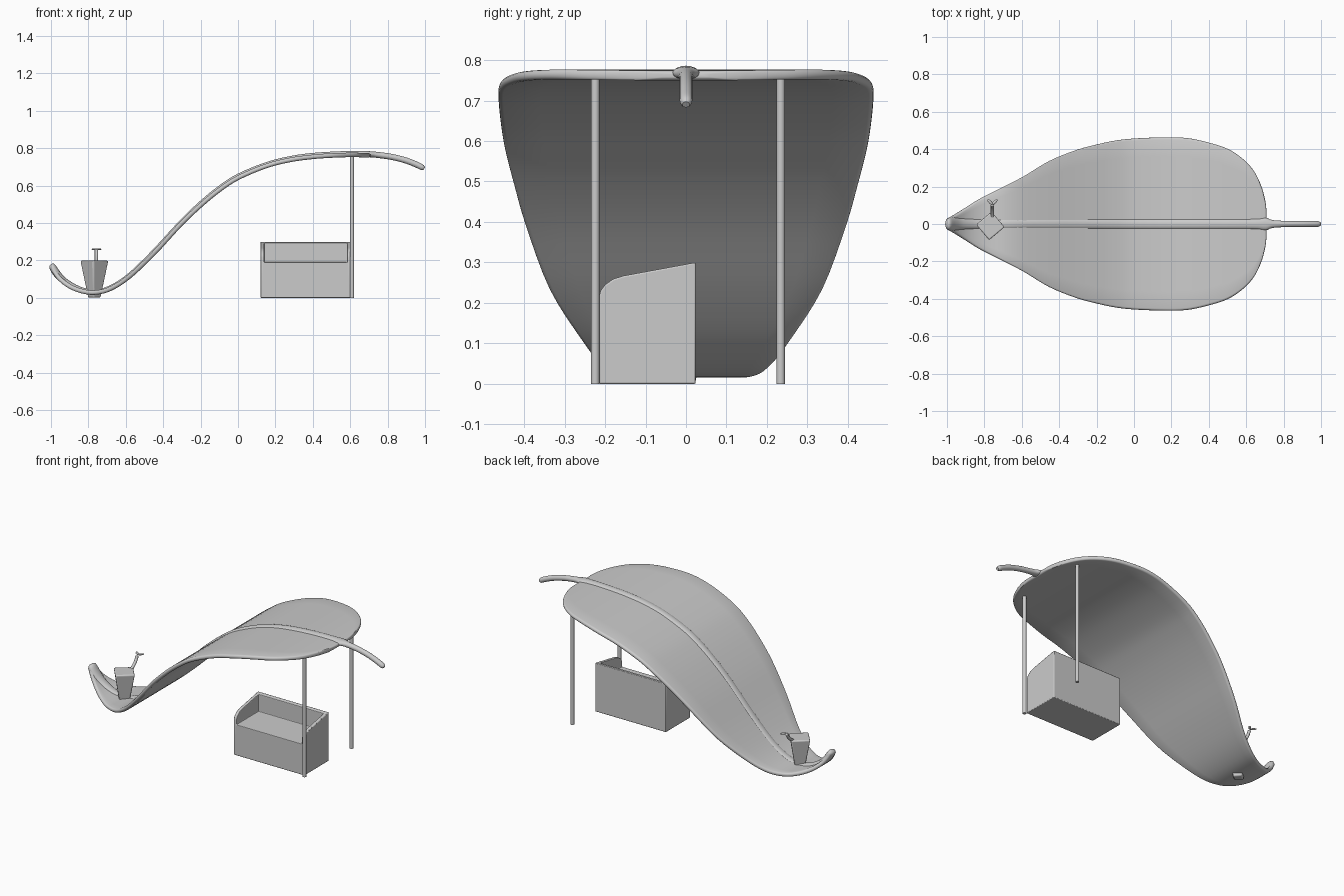
import bpy, bmesh, math
from mathutils import Vector, Matrix

if "Cube" in bpy.data.objects:
    bpy.data.objects.remove(bpy.data.objects["Cube"])


def finish(name, bm, smooth=True):
    bmesh.ops.recalc_face_normals(bm, faces=bm.faces)
    me = bpy.data.meshes.new(name)
    bm.to_mesh(me)
    bm.free()
    ob = bpy.data.objects.new(name, me)
    bpy.context.collection.objects.link(ob)
    if smooth:
        bpy.ops.object.select_all(action='DESELECT')
        ob.select_set(True)
        bpy.context.view_layer.objects.active = ob
        bpy.ops.object.shade_smooth_by_angle(angle=math.radians(40))
    return ob


def spline(pts, steps):
    """Catmull-Rom through points of any dimension."""
    out = []
    p = [pts[0]] + list(pts) + [pts[-1]]
    for i in range(1, len(p) - 2):
        for k in range(steps):
            t = k / steps
            out.append(tuple(0.5 * (2*b + (c-a)*t + (2*a-5*b+4*c-d)*t*t + (3*b-a-3*c+d)*t**3)
                             for a, b, c, d in zip(*p[i-1:i+3])))
    return out + [tuple(pts[-1])]


def stadium(w, h, n=10):
    """Flat section with round ends: half width w, half height h."""
    r = min(h, w)
    arc = [(w - r + r*math.cos(a), h*math.sin(a))
           for a in [math.pi*(k/6 - 0.5) for k in range(7)]]
    top = [((w - r)*(1 - 2*k/n), h) for k in range(1, n)]
    half = arc + top
    return half + [(-y, -v) for y, v in half]


def ellipse(w, h, n=16):
    return [(w*math.cos(2*math.pi*k/n), h*math.sin(2*math.pi*k/n)) for k in range(n)]


def sweep(name, rows, section, lift=None):
    """Loft sections along rows of (x, z, half width, half height)."""
    bm = bmesh.new()
    rings = []
    for i, (x, z, w, h) in enumerate(rows):
        a, b = rows[max(i-1, 0)], rows[min(i+1, len(rows)-1)]
        t = Vector((b[0]-a[0], b[1]-a[1])).normalized()
        rings.append([bm.verts.new((x - t.y*v, y, z + t.x*v)) for y, v in section(w, h)])
    for r, s in zip(rings, rings[1:]):
        for k in range(len(r)):
            j = (k+1) % len(r)
            bm.faces.new((r[k], r[j], s[j], s[k]))
    bm.faces.new(rings[0])
    bm.faces.new(rings[-1])
    return finish(name, bm)


# leaf canopy: x, z, half width, half thickness
T = 0.012
leaf = [(-0.995, .165, .03), (-.96, .11, .05), (-.9, .062, .088), (-.83, .035, .132),
        (-.76, .029, .168), (-.68, .05, .208), (-.58, .115, .26), (-.45, .238, .338),
        (-.31, .39, .395), (-.2, .495, .425), (-.1, .577, .446), (0, .642, .457),
        (.15, .705, .463), (.28, .738, .46), (.4, .754, .435), (.5, .761, .402),
        (.58, .764, .35), (.64, .764, .285), (.68, .763, .205), (.7, .762, .135)]
rows = [(*p, T) for p in spline(leaf, 4)]
rows += [(.706, .762, .1, .009), (.709, .762, .06, .005)]
sweep("leaf_canopy", rows, stadium)

# raised midrib running into the leaf stalk and curled tip
rib = [(-1.0, .178, .012, .008), (-.993, .168, .03, .018), (-.965, .125, .036, .02),
       (-.92, .085, .03, .016), (-.84, .045, .026, .013), (-.76, .034, .025, .012),
       (-.68, .056, .026, .012), (-.58, .12, .026, .013), (-.45, .245, .027, .013),
       (-.31, .397, .027, .013), (-.2, .502, .027, .014), (-.1, .584, .027, .014),
       (0, .649, .027, .014), (.15, .711, .027, .014), (.28, .744, .027, .014),
       (.4, .761, .027, .014), (.55, .77, .027, .014), (.66, .771, .028, .015),
       (.705, .768, .034, .016), (.74, .765, .021, .016), (.82, .754, .016, .016),
       (.9, .734, .016, .016), (.96, .71, .016, .016), (.985, .697, .015, .015),
       (.995, .69, .009, .009)]
sweep("leaf_midrib", spline(rib, 3), ellipse)

# support posts
for side, y in (("front", -.224), ("back", .234)):
    bm = bmesh.new()
    bmesh.ops.create_cone(bm, cap_ends=True, segments=20, radius1=.0105, radius2=.0105, depth=.757,
                          matrix=Matrix.Translation((.61, y, .3785)))
    finish(side + "_post", bm)

# bench: side profile extruded, seat space cut out
bm = bmesh.new()
prof = [(-.215, 0), (.024, 0), (.024, .3), (-.155, .267), (-.18, .259), (-.2, .245),
        (-.211, .23), (-.215, .215)]
face = bm.faces.new([bm.verts.new((.12, y, z)) for y, z in prof])
ext = bmesh.ops.extrude_face_region(bm, geom=[face])
bmesh.ops.translate(bm, vec=(.483, 0, 0), verts=[v for v in ext['geom'] if isinstance(v, bmesh.types.BMVert)])
bench = finish("bench", bm)

bm = bmesh.new()
bmesh.ops.create_cube(bm, size=1, matrix=Matrix.Translation((.3615, -.15, .34))
                      @ Matrix.Diagonal((.443, .3, .3, 1)))
cutter = finish("seat_cutter", bm, False)
cutter.hide_render = True
cutter.hide_viewport = True
cut = bench.modifiers.new("seat", 'BOOLEAN')
cut.object = cutter
cut.solver = 'EXACT'
bev = bench.modifiers.new("soft_edges", 'BEVEL')
bev.width, bev.segments, bev.limit_method = .004, 2, 'ANGLE'

# tapered square pot
bm = bmesh.new()
bmesh.ops.create_cone(bm, cap_ends=True, segments=4, radius1=.036, radius2=.078, depth=.198,
                      matrix=Matrix.Translation((-.768, -.01, .1)) @ Matrix.Rotation(math.radians(-5), 4, 'Z'))
pot = finish("pot", bm)
bev = pot.modifiers.new("soft_edges", 'BEVEL')
bev.width, bev.segments = .008, 3

# sprout stem
cu = bpy.data.curves.new("sprout_stem", 'CURVE')
cu.dimensions = '3D'
cu.bevel_depth, cu.bevel_resolution, cu.use_fill_caps = .009, 3, True
path = spline([(-.757, .03, .185), (-.757, .06, .205), (-.757, .085, .228), (-.757, .1, .255)], 4)
sp = cu.splines.new('POLY')
sp.points.add(len(path) - 1)
for pt, co in zip(sp.points, path):
    pt.co = (*co, 1)
bpy.context.collection.objects.link(bpy.data.objects.new("sprout_stem", cu))

# sprout leaves
for side, s in (("left", -1), ("right", 1)):
    bm = bmesh.new()
    bmesh.ops.create_uvsphere(bm, u_segments=12, v_segments=8, radius=1,
                              matrix=Matrix.Translation((-.757 + s*.012, .117, .26))
                              @ Matrix.Rotation(s*math.radians(45), 4, 'Z')
                              @ Matrix.Diagonal((.02, .008, .005, 1)))
    finish(side + "_sprout_leaf", bm)
